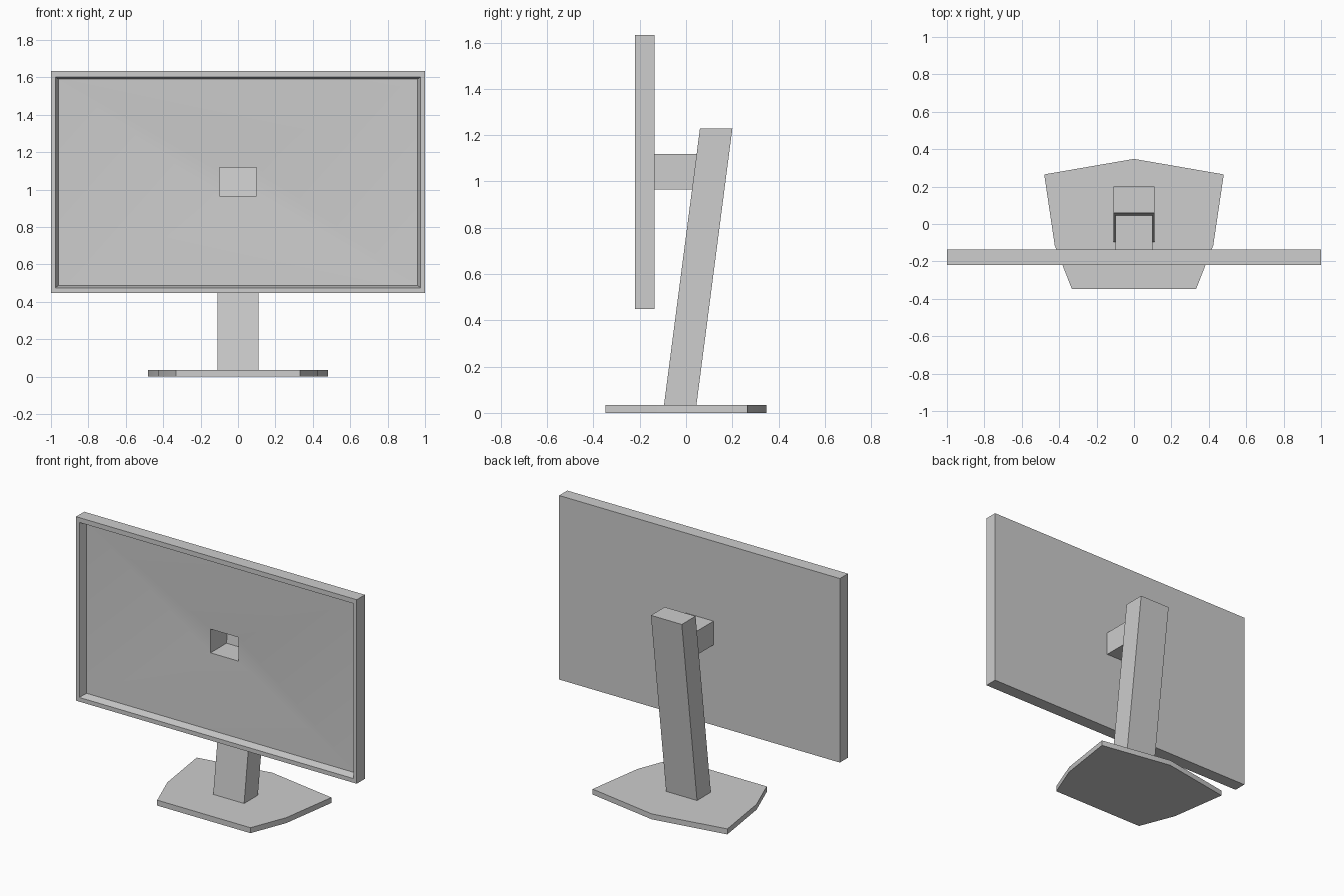
import bpy, bmesh, math

cube = bpy.data.objects.get("Cube")
if cube:
    bpy.data.objects.remove(cube, do_unlink=True)

grey = bpy.data.materials.new("plain_grey")
grey.use_nodes = True
colour = (0.61, 0.61, 0.61, 1)
grey.diffuse_color = colour
grey.node_tree.nodes["Principled BSDF"].inputs["Base Color"].default_value = colour


def finish(name, bm, recalc=True):
    if recalc:
        bmesh.ops.recalc_face_normals(bm, faces=bm.faces)
    mesh = bpy.data.meshes.new(name)
    bm.to_mesh(mesh)
    bm.free()
    mesh.materials.append(grey)
    mesh.shade_smooth()
    mesh.set_sharp_from_angle(angle=math.radians(30))
    ob = bpy.data.objects.new(name, mesh)
    bpy.context.collection.objects.link(ob)


def ring(bm, half_width, low, high, y):
    """Upright rectangle of vertices facing the front."""
    corners = ((-half_width, low), (half_width, low), (half_width, high), (-half_width, high))
    return [bm.verts.new((x, y, z)) for x, z in corners]


def bridge(bm, a, b):
    for i in range(4):
        j = (i + 1) % 4
        bm.faces.new((a[i], a[j], b[j], b[i]))


def prism(name, profile, offset, place):
    """Extrude a flat profile by an offset; place maps 2D points into space."""
    bm = bmesh.new()
    face = bm.faces.new([bm.verts.new(place(*p)) for p in profile])
    out = bmesh.ops.extrude_face_region(bm, geom=[face], use_keep_orig=True)
    verts = [v for v in out["geom"] if isinstance(v, bmesh.types.BMVert)]
    bmesh.ops.translate(bm, verts=verts, vec=offset)
    finish(name, bm)


# Main measurements
ARM = (0.1, 0.965, 1.118)
BACK, FRONT, PANEL = -0.137, -0.22, -0.17
BASE_TOP, NECK_TOP = 0.035, 1.228
NECK_FOOT_Y, NECK_HEAD_Y, NECK_DEPTH = -0.095, 0.06, 0.14

# Display housing: back, bezel, tapered recess, and a shallow dished panel
# that meets the back at the square opening of the arm
bm = bmesh.new()
loops = [ring(bm, *ARM, BACK),
         ring(bm, 1.0, 0.448, 1.633, BACK),
         ring(bm, 1.0, 0.448, 1.633, FRONT),
         ring(bm, 0.977, 0.475, 1.602, FRONT),
         ring(bm, 0.96, 0.487, 1.59, PANEL)]
for a, b in zip(loops, loops[1:] + loops[:1]):
    bridge(bm, a, b)
finish("display_housing", bm)


# Hollow mounting arm, ending on the sloping neck
def neck_front(z):
    t = (z - BASE_TOP) / (NECK_TOP - BASE_TOP)
    return NECK_FOOT_Y + t * (NECK_HEAD_Y - NECK_FOOT_Y)


bm = bmesh.new()
start, end = ring(bm, *ARM, BACK), ring(bm, *ARM, 0)
for v in end:
    v.co.y = neck_front(v.co.z)
bridge(bm, start, end)
finish("mounting_arm", bm, recalc=False)

# Leaning neck
prism("stand_neck",
      [(NECK_FOOT_Y, BASE_TOP), (NECK_FOOT_Y + NECK_DEPTH, BASE_TOP),
       (NECK_HEAD_Y + NECK_DEPTH, NECK_TOP), (NECK_HEAD_Y, NECK_TOP)],
      (0.22, 0, 0), lambda y, z: (-0.11, y, z))

# Angular foot plate, mirrored outline
side = [(0.332, -0.348), (0.424, -0.113), (0.48, 0.265)]
outline = side + [(0, 0.348)] + [(-x, y) for x, y in reversed(side)]
prism("stand_base", outline, (0, 0, BASE_TOP), lambda x, y: (x, y, 0))
